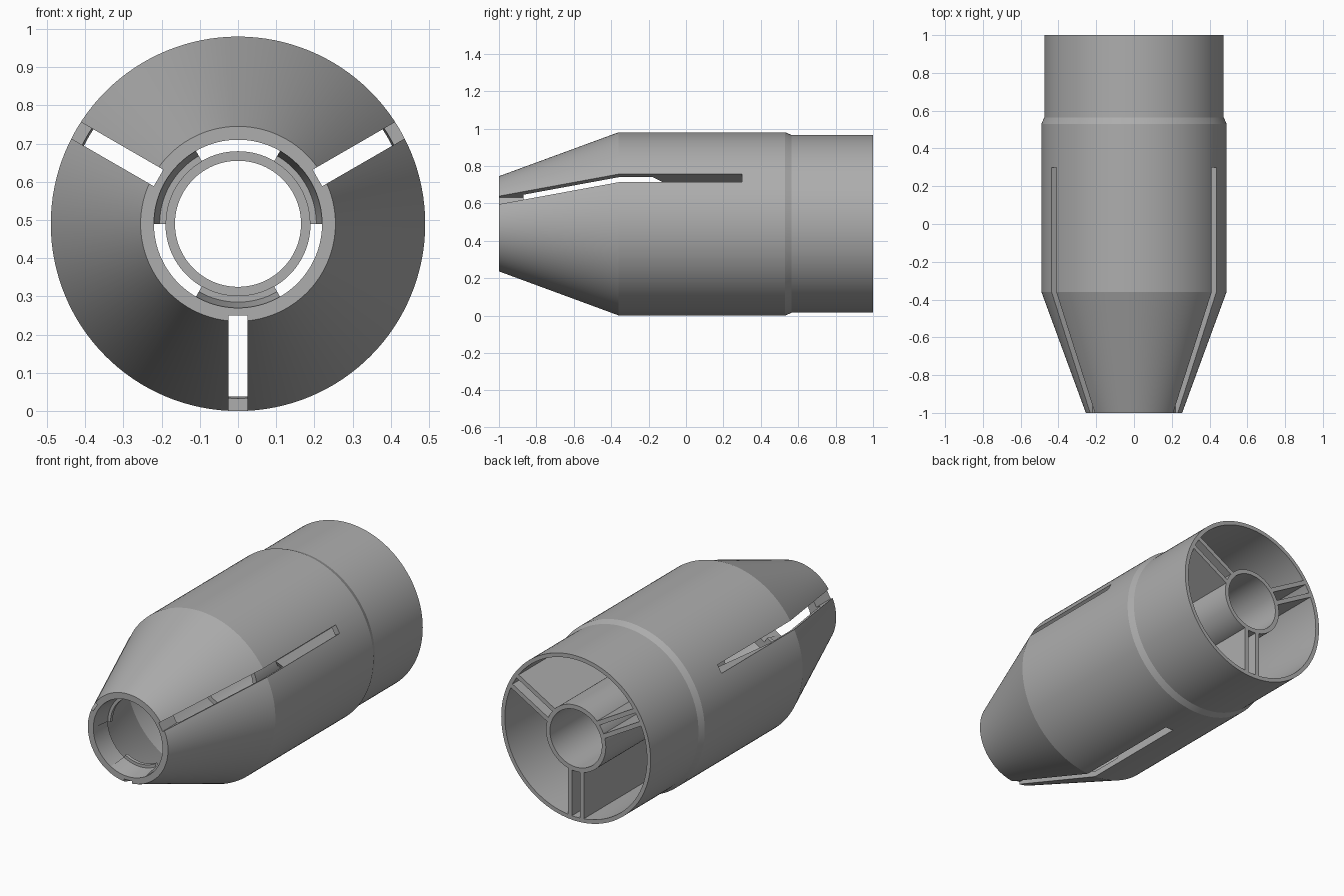
import bpy, bmesh, math
from mathutils import Matrix, Vector

old = bpy.data.objects.get("Cube")
if old:
    bpy.data.objects.remove(old, do_unlink=True)

AXIS_Z = 0.49
SLOT_ANGLES = [30, 150, 270]

grey = bpy.data.materials.new("plain_grey")
grey.use_nodes = True
colour = (0.42, 0.42, 0.42, 1)
grey.diffuse_color = colour
grey.node_tree.nodes["Principled BSDF"].inputs["Base Color"].default_value = colour


def finish(name, bm):
    bmesh.ops.recalc_face_normals(bm, faces=bm.faces[:])
    mesh = bpy.data.meshes.new(name)
    bm.to_mesh(mesh)
    bm.free()
    mesh.materials.append(grey)
    obj = bpy.data.objects.new(name, mesh)
    bpy.context.collection.objects.link(obj)
    return obj


def lathe(name, profile, start=0, sweep=360, steps=128):
    """Turn a closed (radius, y) profile around the long axis."""
    bm = bmesh.new()
    full = sweep == 360
    rings = []
    for i in range(steps if full else steps + 1):
        a = math.radians(start + sweep * i / steps)
        rings.append([bm.verts.new((r * math.cos(a), y, AXIS_Z + r * math.sin(a)))
                      for r, y in profile])
    n = len(profile)
    for i in range(steps):
        a, b = rings[i], rings[(i + 1) % len(rings)]
        for j in range(n):
            k = (j + 1) % n
            bm.faces.new((a[j], a[k], b[k], b[j]))
    if not full:
        bm.faces.new(rings[0])
        bm.faces.new(rings[-1])
    return finish(name, bm)


def plate(name, outline, offset, thickness, angle):
    """Extrude a (radius, y) outline sideways and turn it to an angle."""
    bm = bmesh.new()
    base = bm.faces.new([bm.verts.new((r, y, offset - thickness / 2)) for r, y in outline])
    ext = bmesh.ops.extrude_face_region(bm, geom=[base])
    moved = [v for v in ext["geom"] if isinstance(v, bmesh.types.BMVert)]
    bmesh.ops.translate(bm, verts=moved, vec=Vector((0, 0, thickness)))
    turn = Matrix.Rotation(-math.radians(angle), 4, "Y")
    bm.transform(Matrix.Translation((0, 0, AXIS_Z)) @ turn)
    return finish(name, bm)


def smooth(obj):
    bpy.ops.object.select_all(action="DESELECT")
    obj.select_set(True)
    bpy.context.view_layer.objects.active = obj
    bpy.ops.object.shade_smooth_by_angle(angle=math.radians(15))


# Outer shell: tapered nose, straight body, slightly narrower rear collar
shell = lathe("outer_shell", [
    (0.255, -1), (0.49, -0.36), (0.49, 0.53), (0.475, 0.565), (0.475, 1),
    (0.452, 1), (0.452, 0.35), (0.457, 0.3), (0.457, -0.36),
    (0.27, -0.87), (0.22, -0.87), (0.22, -1)])

# Long slots cut through the shell
for angle in SLOT_ANGLES:
    cutter = plate("slot_cutter", [(0.24, -1.1), (0.6, -1.1), (0.6, 0.3), (0.24, 0.3)],
                   0, 0.05, angle)
    cutter.hide_render = True
    cut = shell.modifiers.new("slot", "BOOLEAN")
    cut.operation = "DIFFERENCE"
    cut.solver = "EXACT"
    cut.object = cutter
    bpy.context.view_layer.objects.active = shell
    bpy.ops.object.modifier_apply(modifier=cut.name)
    bpy.data.objects.remove(cutter, do_unlink=True)
smooth(shell)

# Inner tube
smooth(lathe("inner_tube", [(0.165, -0.1), (0.19, -0.1), (0.19, 1), (0.165, 1)], steps=96))

for angle in SLOT_ANGLES:
    # Catch inside the nose opening
    smooth(lathe("nose_catch", [(0.225, -0.995), (0.22, -0.995), (0.205, -0.89),
                                (0.188, -0.89), (0.188, -0.87), (0.225, -0.87)],
                 angle - 30, 60, 24))
    # Pair of ribs joining the tube to the shell
    for side in (-1, 1):
        plate("support_rib", [(0.18, 1), (0.46, 1), (0.46, -0.18), (0.18, 0.1)],
              side * 0.0375, 0.025, angle)
